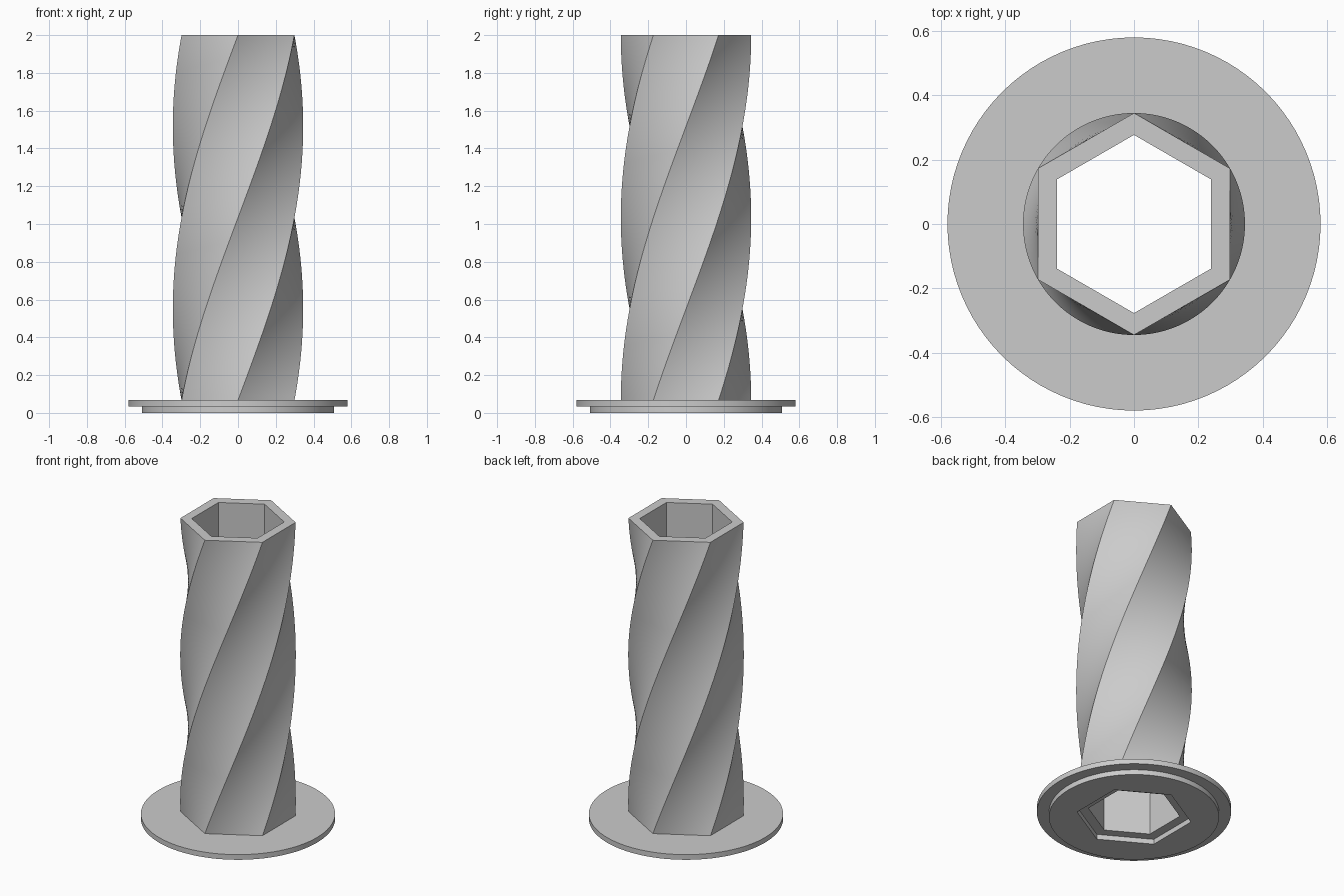
import bpy, bmesh, math

if "Cube" in bpy.data.objects:
    bpy.data.objects.remove(bpy.data.objects["Cube"])

SEGS = 96            # points per ring, a multiple of six
SIDE = SEGS // 6
STEPS = 72           # height steps along the twist
TURN = math.radians(120)
TOP, FLANGE_TOP, LIP = 2.0, 0.067, 0.033


def circle(r, z):
    return [(r * math.cos(math.tau * i / SEGS - math.pi / 2),
             r * math.sin(math.tau * i / SEGS - math.pi / 2), z) for i in range(SEGS)]


def hexagon(r, z, twist=0.0):
    corners = [(r * math.cos(math.tau * k / 6 - math.pi / 2 + twist),
                r * math.sin(math.tau * k / 6 - math.pi / 2 + twist)) for k in range(7)]
    pts = []
    for (ax, ay), (bx, by) in zip(corners, corners[1:]):
        for j in range(SIDE):
            t = j / SIDE
            pts.append((ax + (bx - ax) * t, ay + (by - ay) * t, z))
    return pts


# Stepped round flange, from the hexagonal recess underneath to the post
rings = [hexagon(0.345, 0), circle(0.508, 0), circle(0.508, LIP),
         circle(0.58, LIP), circle(0.58, FLANGE_TOP)]

# Twisted outer post
for s in range(STEPS + 1):
    t = s / STEPS
    rings.append(hexagon(0.345, FLANGE_TOP + (TOP - FLANGE_TOP) * t, TURN * t))

# Straight hexagonal bore, down to the ledge of the recess
rings += [hexagon(0.277, TOP, TURN), hexagon(0.277, LIP, TURN), hexagon(0.345, LIP, TURN)]
# Bring the bore's rings back in step so the loop of rings closes without a twist
shift = 2 * SIDE
for n in (-1, -2, -3):
    rings[n] = rings[n][:]
rings.append([rings[0][(i + shift) % SEGS] for i in range(SEGS)])

bm = bmesh.new()
loops = [[bm.verts.new(p) for p in ring] for ring in rings]
for a, b in zip(loops, loops[1:]):
    for i in range(SEGS):
        j = (i + 1) % SEGS
        bm.faces.new((a[i], a[j], b[j], b[i]))
bmesh.ops.remove_doubles(bm, verts=bm.verts, dist=1e-5)
bmesh.ops.recalc_face_normals(bm, faces=bm.faces)

mesh = bpy.data.meshes.new("twisted_hex_post")
bm.to_mesh(mesh)
bm.free()
grey = bpy.data.materials.new("light grey")
grey.diffuse_color = (0.6, 0.6, 0.6, 1)
grey.use_nodes = True
grey.node_tree.nodes["Principled BSDF"].inputs["Base Color"].default_value = grey.diffuse_color
mesh.materials.append(grey)
post = bpy.data.objects.new("twisted_hex_post", mesh)
bpy.context.collection.objects.link(post)

# Smooth along the twist, sharp at the corners
bpy.context.view_layer.objects.active = post
post.select_set(True)
bpy.ops.object.shade_smooth_by_angle(angle=math.radians(30))
